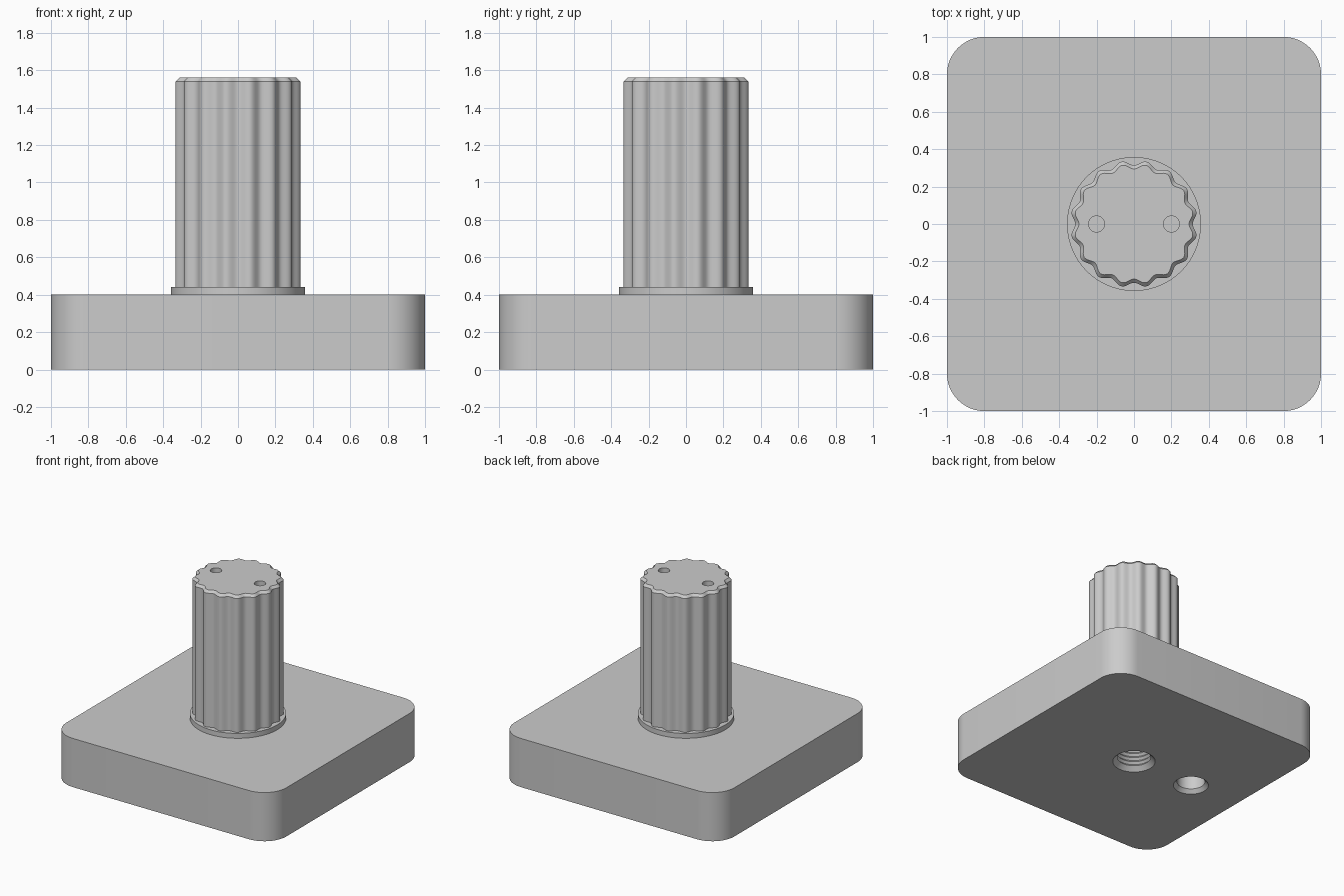
import bpy, bmesh, math

cube = bpy.data.objects.get("Cube")
if cube:
    bpy.data.objects.remove(cube, do_unlink=True)

grey = bpy.data.materials.new("plain grey")
grey.use_nodes = True
grey.diffuse_color = (0.6, 0.6, 0.6, 1)
grey.node_tree.nodes["Principled BSDF"].inputs["Base Color"].default_value = (0.6, 0.6, 0.6, 1)


def loft(name, rings):
    """Closed solid skinned over a stack of equal-length point rings."""
    bm = bmesh.new()
    loops = [[bm.verts.new(p) for p in ring] for ring in rings]
    n = len(loops[0])
    for a, b in zip(loops, loops[1:]):
        for i in range(n):
            j = (i + 1) % n
            bm.faces.new((a[i], a[j], b[j], b[i]))
    bm.faces.new(loops[0][::-1])
    bm.faces.new(loops[-1])
    bmesh.ops.recalc_face_normals(bm, faces=bm.faces)
    mesh = bpy.data.meshes.new(name)
    bm.to_mesh(mesh)
    bm.free()
    mesh.materials.append(grey)
    obj = bpy.data.objects.new(name, mesh)
    bpy.context.collection.objects.link(obj)
    return obj


def ring(radius, z, x=0, sides=64):
    return [(x + radius * math.cos(math.tau * i / sides),
             radius * math.sin(math.tau * i / sides), z) for i in range(sides)]


def turned(name, profile, x=0, sides=64):
    return loft(name, [ring(r, z, x, sides) for r, z in profile])


def activate(obj):
    bpy.ops.object.select_all(action='DESELECT')
    obj.select_set(True)
    bpy.context.view_layer.objects.active = obj


def cut(obj, cutter):
    cutter.hide_render = True
    mod = obj.modifiers.new("hole", 'BOOLEAN')
    mod.operation = 'DIFFERENCE'
    mod.solver = 'EXACT'
    mod.object = cutter
    activate(obj)
    bpy.ops.object.modifier_apply(modifier=mod.name)
    bpy.data.objects.remove(cutter, do_unlink=True)


# Base block with rounded vertical corners
def rounded_square(z, half=1.0, radius=0.2, steps=12):
    points = []
    for corner, (sx, sy) in enumerate([(1, 1), (-1, 1), (-1, -1), (1, -1)]):
        for k in range(steps + 1):
            a = math.pi / 2 * (corner + k / steps)
            points.append((sx * (half - radius) + radius * math.cos(a),
                           sy * (half - radius) + radius * math.sin(a), z))
    return points


base = loft("base_block", [rounded_square(0), rounded_square(0.4)])

# Threaded centre hole and plain chamfered hole in the underside
thread = [(0.18, -0.02), (0.16, 0), (0.125, 0.035)]
for k in range(8):
    z = 0.035 + 0.035 * k
    thread += [(0.14, z + 0.018), (0.125, z + 0.035)]
cut(base, turned("thread_cutter", thread))
cut(base, turned("side_hole_cutter",
                 [(0.15, -0.02), (0.132, 0), (0.105, 0.03), (0.105, 0.3)], x=-0.56))

# Thin round collar
collar = turned("collar", [(0.358, 0.39), (0.358, 0.44)], sides=96)


# Fluted grip with a chamfered top
def fluted(z, inset=0, lobes=16, steps=12):
    points = []
    for i in range(lobes * steps):
        a = math.tau * i / (lobes * steps)
        r = 0.327 - 0.013 * math.cos(lobes * a) - inset
        points.append((r * math.cos(a), r * math.sin(a), z))
    return points


grip = loft("fluted_grip", [fluted(0.43), fluted(1.54), fluted(1.56, 0.02)])

# Two small holes in the grip top
for side in (-1, 1):
    cut(grip, turned("pin_hole_cutter", [(0.043, 1.36), (0.043, 1.6)],
                     x=0.2 * side, sides=32))

for part in (base, collar, grip):
    activate(part)
    bpy.ops.object.shade_smooth_by_angle(angle=math.radians(30))
